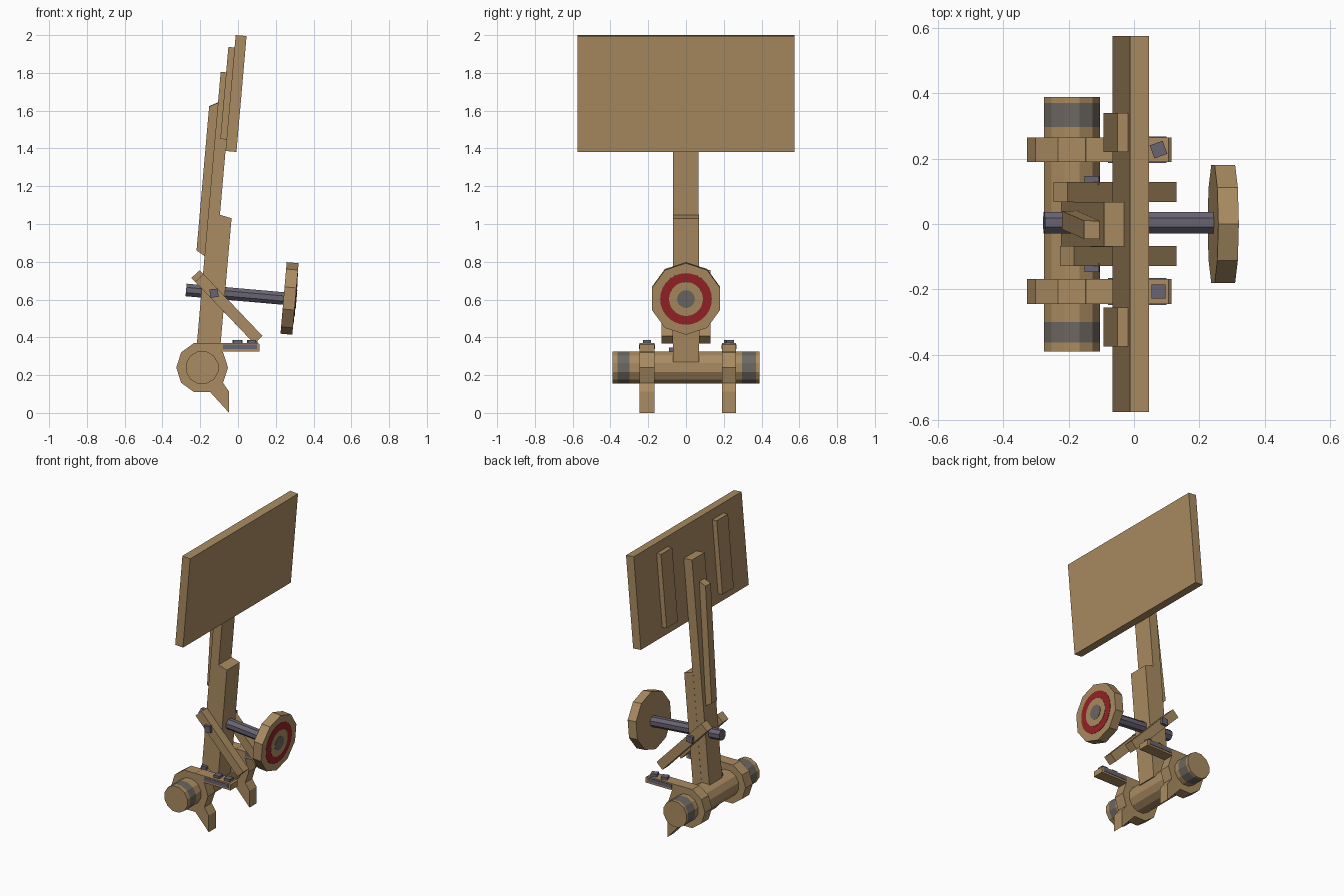
import bpy, bmesh, math
from mathutils import Matrix, Vector

if "Cube" in bpy.data.objects:
    bpy.data.objects.remove(bpy.data.objects["Cube"])


def material(name, rgb):
    m = bpy.data.materials.new(name)
    m.diffuse_color = (*rgb, 1)
    m.use_nodes = True
    m.node_tree.nodes["Principled BSDF"].inputs["Base Color"].default_value = m.diffuse_color
    return m


WOOD = material("tan wood", (0.40, 0.26, 0.12))
METAL = material("blue grey metal", (0.14, 0.127, 0.17))
BAND = material("warm grey paint", (0.15, 0.135, 0.12))
RED = material("target red", (0.30, 0.017, 0.02))

# Leaning frame shared by post, board, rod and target
LEAN = Matrix.Translation((-0.177, 0, 0.83)) @ Matrix.Rotation(math.radians(5), 4, 'Y')
FLAT = Matrix.Identity(4)


def prism(name, pts, stations, mats, axis='Y', frame=FLAT):
    """Extrude a 2D profile through stations along axis; one material per segment."""
    if not isinstance(mats, list):
        mats = [mats] * (len(stations) - 1)
    slots = list(dict.fromkeys(mats))
    bm = bmesh.new()
    place = {'Y': lambda u, v, t: (u, t, v),
             'X': lambda u, v, t: (t, u, v),
             'Z': lambda u, v, t: (u, v, t)}[axis]
    rings = [[bm.verts.new(place(u, v, t)) for u, v in pts] for t in stations]
    n = len(pts)
    for k, (a, b) in enumerate(zip(rings, rings[1:])):
        for i in range(n):
            j = (i + 1) % n
            f = bm.faces.new((a[i], a[j], b[j], b[i]))
            f.material_index = slots.index(mats[k])
    for ring, mat in ((rings[0], mats[0]), (rings[-1], mats[-1])):
        bm.faces.new(ring).material_index = slots.index(mat)
    bmesh.ops.transform(bm, matrix=frame, verts=bm.verts)
    bmesh.ops.recalc_face_normals(bm, faces=bm.faces)
    me = bpy.data.meshes.new(name)
    bm.to_mesh(me)
    bm.free()
    for m in slots:
        me.materials.append(m)
    ob = bpy.data.objects.new(name, me)
    bpy.context.collection.objects.link(ob)
    return ob


def ngon(n, r, cx=0, cy=0, start=0.0):
    return [(cx + r * math.cos(start + 2 * math.pi * i / n),
             cy + r * math.sin(start + 2 * math.pi * i / n)) for i in range(n)]


def rect(x0, x1, z0, z1):
    return [(x0, z0), (x1, z0), (x1, z1), (x0, z1)]


# Sign board with two battens on its back
prism("board", rect(0.062, 0.120, 0.564, 1.18), (-0.575, 0.575), WOOD, frame=LEAN)
for side, y in (("left", 0.28), ("right", -0.315)):
    prism(f"batten_{side}", rect(0.029, 0.064, 0.625, 1.114), (y - 0.06, y + 0.06), WOOD, frame=LEAN)

# Post: long rear half and short front half
prism("post_rear", rect(0, 0.062, -0.552, 0.979), (-0.069, 0.067), WOOD, frame=LEAN)
prism("post_front", [(0.058, -0.552), (0.125, -0.552), (0.125, 0.212), (0.058, 0.226)],
      (-0.07, 0.068), WOOD, frame=LEAN)

# Slightly crooked splint on the back of the post
crook = Matrix.Translation((0, -0.003, 0.41)) @ Matrix.Rotation(math.radians(2.2), 4, 'X') \
    @ Matrix.Translation((0, 0, -0.41))
prism("rear_splint", [(-0.045, 0.027), (0.002, 0), (0.002, 0.817), (-0.045, 0.793)],
      (-0.028, 0.028), WOOD, frame=LEAN @ crook)

# Base log with a painted band near each end
prism("base_log", ngon(12, 0.0885, -0.19, 0.24, math.radians(15)),
      (-0.39, -0.362, -0.30, 0.297, 0.37, 0.388), [WOOD, BAND, WOOD, BAND, WOOD])

# Collars round the log, each with a foot, a forward arm, a metal strip and two bolts
for side, y0, y1 in (("left", 0.19, 0.265), ("right", -0.245, -0.168)):
    mid = (y0 + y1) / 2
    prism(f"collar_{side}", ngon(10, 0.137, -0.19, 0.24), (y0, y1), WOOD)
    prism(f"foot_{side}", [(-0.147, 0.11), (-0.047, 0.0), (-0.047, 0.112), (-0.08, 0.16), (-0.14, 0.2)],
          (y0, y1), WOOD)
    prism(f"arm_{side}", [(-0.2, 0.325), (0.115, 0.325), (0.115, 0.362), (0.105, 0.37), (-0.2, 0.37)],
          (y0, y1), WOOD)
    prism(f"arm_strip_{side}", rect(-0.08, 0.1, 0.338, 0.362), (y0 - 0.003, y1 + 0.003), METAL)
    for k, x in enumerate((-0.003, 0.075)):
        prism(f"arm_bolt_{side}_{k}", ngon(4, 0.03, x, mid, math.radians(45 + 20 * (y0 > 0))),
              (0.36, 0.387), METAL, axis='Z')

# Diagonal braces either side of the post, with square bolts
for side, s, back in (("left", 1, -0.225), ("right", -1, -0.205)):
    a, b = Vector((back, 0.735 - (back + 0.225))), Vector((0.108, 0.387))
    d = (b - a).normalized()
    w = Vector((-d.y, d.x)) * 0.03
    prism(f"brace_{side}", [tuple(p) for p in (a + w, a - w, b - w, b + w)],
          sorted((s * 0.068, s * 0.129)), WOOD)
    prism(f"brace_bolt_{side}", ngon(4, 0.031, -0.127, 0.634, math.radians(50)),
          sorted((s * 0.12, s * 0.146)), METAL)

# Small peg where post meets log
prism("post_peg", rect(-0.215, -0.175, 0.31, 0.345), (-0.09, -0.06), METAL)

# Rod through the post
prism("rod", ngon(8, 0.036, 0.004, -0.187, math.pi / 8), (-0.082, 0.44), METAL, axis='X', frame=LEAN)

# Ten-sided target with painted rings on its front
prism("target_disc", ngon(10, 0.19, 0, -0.184, math.pi / 2), (0.436, 0.499), WOOD, axis='X', frame=LEAN)
for name, r, t, mat in (("target_outer_ring", 0.137, 0.501, RED),
                        ("target_inner_ring", 0.090, 0.503, WOOD),
                        ("target_centre", 0.047, 0.505, BAND)):
    prism(name, ngon(28, r, 0, -0.184), (0.498, t), mat, axis='X', frame=LEAN)
